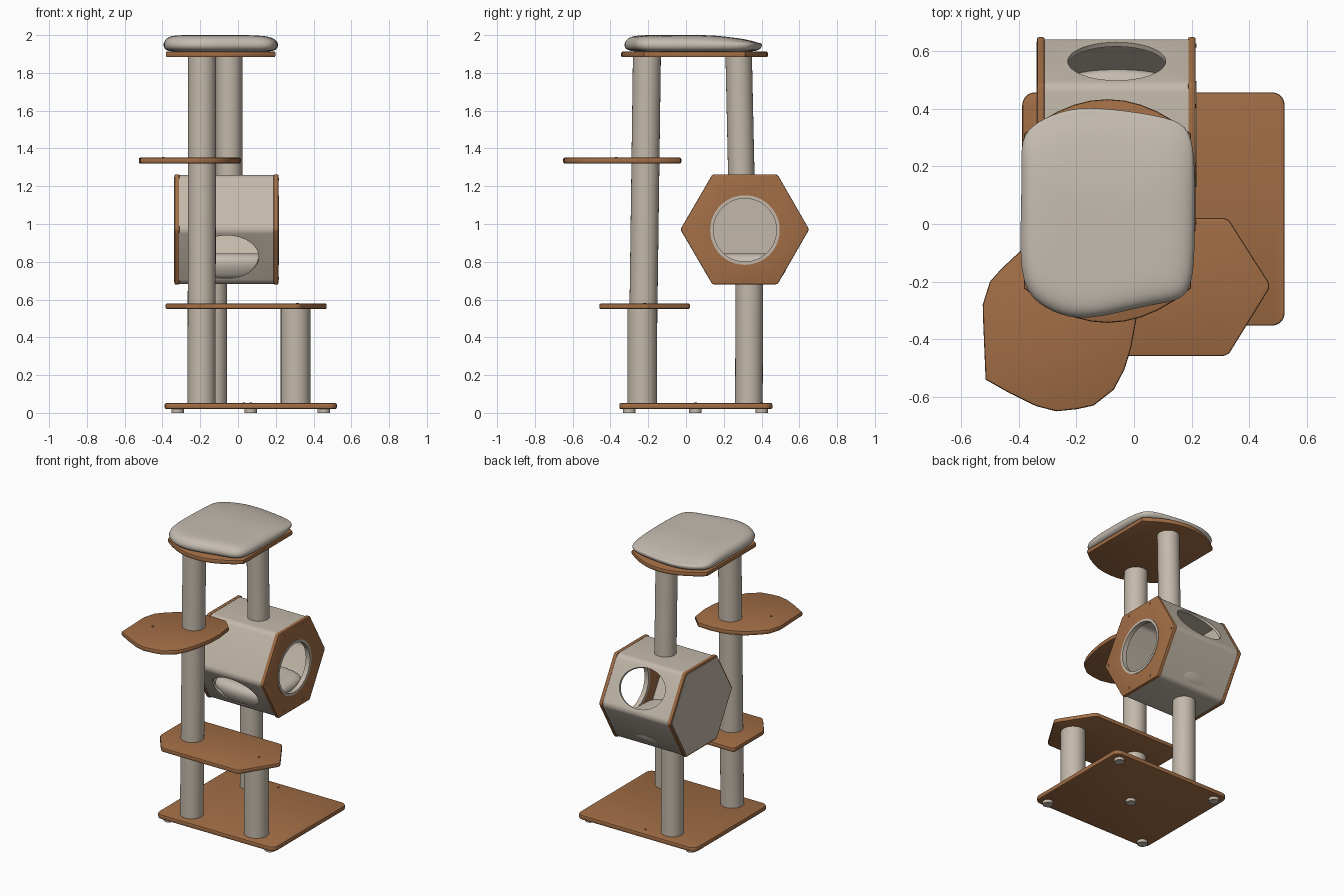
import bpy, bmesh, math
from mathutils import Vector

if "Cube" in bpy.data.objects:
    bpy.data.objects.remove(bpy.data.objects["Cube"])


def material(name, rgb):
    m = bpy.data.materials.new(name)
    m.diffuse_color = (*rgb, 1)
    m.use_nodes = True
    m.node_tree.nodes["Principled BSDF"].inputs["Base Color"].default_value = m.diffuse_color
    return m


WOOD = material("brown wood", (0.36, 0.155, 0.06))
FABRIC = material("beige fabric", (0.55, 0.485, 0.405))
PLUSH = material("pale cushion", (0.56, 0.505, 0.44))


def finish(bm, name, mat, angle=35):
    bmesh.ops.recalc_face_normals(bm, faces=bm.faces)
    me = bpy.data.meshes.new(name)
    bm.to_mesh(me)
    bm.free()
    me.materials.append(mat)
    ob = bpy.data.objects.new(name, me)
    bpy.context.collection.objects.link(ob)
    bpy.ops.object.select_all(action='DESELECT')
    ob.select_set(True)
    bpy.context.view_layer.objects.active = ob
    bpy.ops.object.shade_smooth_by_angle(angle=math.radians(angle))
    return ob


def prism(name, pts, lo, hi, mat, axis='z', corner=0.0, edge=0.0):
    """Extruded outline with rounded corners and softened rims."""
    bm = bmesh.new()
    place = (lambda a, b: (a, b, lo)) if axis == 'z' else (lambda a, b: (lo, a, b))
    vs = [bm.verts.new(place(a, b)) for a, b in pts]
    bm.faces.new(vs)
    if corner:
        bmesh.ops.bevel(bm, geom=vs, offset=corner, segments=5, profile=0.5, affect='VERTICES')
    ext = bmesh.ops.extrude_face_region(bm, geom=bm.faces[:])
    d = Vector((0, 0, hi - lo)) if axis == 'z' else Vector((hi - lo, 0, 0))
    top = [g for g in ext['geom'] if isinstance(g, bmesh.types.BMVert)]
    bmesh.ops.translate(bm, verts=top, vec=d)
    bmesh.ops.recalc_face_normals(bm, faces=bm.faces)
    if edge:
        caps = [f for f in bm.faces if abs(f.normal.dot(d.normalized())) > 0.9]
        rims = list({e for f in caps for e in f.edges})
        bmesh.ops.bevel(bm, geom=rims, offset=edge, segments=2, profile=0.5, affect='EDGES')
    return finish(bm, name, mat)


def tube(name, a, b, r, mat, r2=None, scale=(1, 1), seg=48):
    """Cylinder between two points, optionally elliptical."""
    a, b = Vector(a), Vector(b)
    bm = bmesh.new()
    bmesh.ops.create_cone(bm, cap_ends=True, segments=seg, radius1=r, radius2=r2 or r, depth=(b - a).length)
    d = (b - a).normalized()
    # keep local x along world x for directions in the yz plane
    y = d.cross(Vector((1, 0, 0))) if abs(d.x) < 0.9 else Vector((0, 1, 0))
    y.normalize()
    x = y.cross(d)
    mid = (a + b) / 2
    for v in bm.verts:
        v.co = mid + x * v.co.x * scale[0] + y * v.co.y * scale[1] + d * v.co.z
    return finish(bm, name, mat)


def cut(ob, cutter):
    m = ob.modifiers.new("cut", 'BOOLEAN')
    m.operation, m.solver, m.object = 'DIFFERENCE', 'EXACT', cutter
    bpy.context.view_layer.objects.active = ob
    bpy.ops.object.modifier_apply(modifier=m.name)


def pillow(name, outline, layers, mat, sag):
    """Stacked scaled outlines, smoothed; sag(x, y) lowers the top."""
    n = len(outline)
    cx, cy = sum(p[0] for p in outline) / n, sum(p[1] for p in outline) / n
    bm = bmesh.new()
    rings = []
    zmid = layers[len(layers) // 2][0]
    for z, s in layers:
        ring = []
        for px, py in outline:
            x, y = cx + (px - cx) * s, cy + (py - cy) * s
            ring.append(bm.verts.new((x, y, z - (sag(x, y) if z >= zmid else 0))))
        rings.append(ring)
    for lo, hi in zip(rings, rings[1:]):
        for i in range(n):
            bm.faces.new((lo[i], lo[(i + 1) % n], hi[(i + 1) % n], hi[i]))
    bm.faces.new(rings[0][::-1])
    bm.faces.new(rings[-1])
    ob = finish(bm, name, mat, 180)
    ob.modifiers.new("soft", 'SUBSURF').levels = 2
    ob.modifiers["soft"].render_levels = 2
    return ob


# base board and feet
prism("base_board", [(-.388, -.353), (.523, -.353), (.523, .457), (-.388, .457)], .02, .052, WOOD,
      corner=.045, edge=.008)
for i, (x, y) in enumerate([(-.32, -.3), (.455, -.3), (-.32, .4), (.455, .4), (.067, .05)]):
    tube(f"foot_{i + 1}", (x, y, 0), (x, y, .022), .033, FABRIC, seg=20)

# fabric posts
tube("front_tall_post", (-.193, -.232, .05), (-.19, -.207, 1.89), .074, FABRIC)
tube("front_short_post", (.305, -.232, .05), (.305, -.232, .555), .079, FABRIC)
tube("back_lower_post", (-.13, .333, .05), (-.13, .335, .70), .073, FABRIC)
tube("back_upper_post", (-.047, .293, 1.25), (-.047, .279, 1.89), .07, FABRIC)

# lower step, side perch and top board
prism("lower_step", [(.475, -.215), (.325, .021), (-.383, .021), (-.383, -.31), (-.27, -.458), (.325, -.458)],
      .55, .579, WOOD, corner=.018, edge=.007)
prism("side_perch", [(-.5, -.2), (-.46, -.155), (-.385, -.085), (-.28, -.04), (-.17, -.025), (-.07, -.03),
                     (0, -.1), (.015, -.22), (.01, -.32), (-.01, -.43), (-.033, -.505), (-.07, -.575),
                     (-.14, -.63), (-.2, -.643), (-.27, -.65), (-.34, -.632), (-.43, -.588), (-.515, -.54),
                     (-.523, -.35), (-.525, -.28)], 1.32, 1.351, WOOD, edge=.008)
arc = [(-.092 + .29 * t / 5, .045 + (.388 - .12 * (t / 5) ** 2)) for t in range(-5, 6)]
prism("top_board", arc + [(x, .09 - y) for x, y in arc[::-1]], 1.883, 1.914, WOOD, edge=.008)

# top cushion
edge = [(-.385, .2), (-.39, .31), (-.31, .365), (-.2, .405), (-.03, .39), (.12, .365), (.195, .33), (.208, .2),
        (.208, .02), (.205, -.2), (.165, -.262), (.06, -.275), (-.08, -.31), (-.2, -.33), (-.31, -.29),
        (-.392, -.215), (-.39, 0)]
pillow("top_cushion", edge, [(1.912, .6), (1.912, .93), (1.93, 1.01), (1.958, 1.02), (1.988, .96), (2.0, .82),
                             (2.0, .5), (2.0, .2)], PLUSH,
       lambda x, y: max(0, y - .15) * .13 + max(0, x - .1) * .08)

# hexagonal den
CY, CZ = .312, .971
HEX = [(-.03, .971), (.14, .68), (.484, .68), (.652, .971), (.484, 1.263), (.14, 1.263)]


def hexagon(s):
    return [(CY + (y - CY) * s, CZ + (z - CZ) * s) for y, z in HEX]


shell = prism("den_shell", hexagon(.99), -.315, .193, FABRIC, axis='x', corner=.025)
hollow = prism("hollow_cutter", hexagon(.93), -.4, .3, FABRIC, axis='x', corner=.02)
n = Vector((0, .866, .5)) * .6
c = Vector((-.06, CY, CZ))
oval = tube("oval_cutter", c - n, c + n, .17, FABRIC, scale=(1, .78), seg=64)
right = prism("den_right_panel", hexagon(1), .188, .214, WOOD, axis='x', corner=.012, edge=.006)
hole = tube("round_cutter", (.1, CY, CZ - .003), (.3, CY, CZ - .003), .178, WOOD, seg=64)
cut(shell, hollow)
cut(shell, oval)
cut(right, hole)
for ob in (shell, right):
    bpy.ops.object.select_all(action='DESELECT')
    ob.select_set(True)
    bpy.context.view_layer.objects.active = ob
    bpy.ops.object.shade_smooth_by_angle(angle=math.radians(35))
for ob in (hollow, oval, hole):
    bpy.data.objects.remove(ob)

# fabric collar round the entrance
bm = bmesh.new()
rings = []
for x, r in [(.185, .184), (.217, .184), (.217, .167), (.185, .167)]:
    rings.append([bm.verts.new((x, CY + r * math.cos(t * math.tau / 64), CZ - .003 + r * math.sin(t * math.tau / 64)))
                  for t in range(64)])
for k in range(4):
    for i in range(64):
        j = (i + 1) % 64
        bm.faces.new((rings[k][i], rings[k][j], rings[(k + 1) % 4][j], rings[(k + 1) % 4][i]))
finish(bm, "entrance_collar", FABRIC)

# closed end: wooden rim with a fabric panel
prism("den_left_rim", hexagon(1), -.336, -.31, WOOD, axis='x', corner=.012, edge=.006)
prism("den_left_panel", hexagon(.955), -.338, -.307, FABRIC, axis='x', corner=.012)

# cushion inside the den
inner = [(-.28, .12), (-.17, .095), (-.06, .085), (.06, .095), (.16, .12), (.175, .22), (.175, .4), (.16, .5),
         (.06, .53), (-.06, .54), (-.17, .53), (-.28, .5), (-.295, .4), (-.295, .22)]
pillow("den_cushion", inner, [(.702, .5), (.705, .82), (.74, .94), (.79, 1.03), (.83, .98), (.848, .8),
                              (.842, .5), (.838, .2)], PLUSH, lambda x, y: 0)

# screw heads
for i, (y, z) in enumerate([(.205, 1.237), (.41, 1.237), (.205, .712), (.41, .712), (.62, .967), (.005, .967)]):
    tube(f"panel_screw_{i + 1}", (.21, y, z), (.217, y, z), .007, WOOD, seg=12)
for i, (x, y, z) in enumerate([(-.395, -.37, 1.351), (.315, -.22, .579), (.067, .05, .052), (.03, .4, .052)]):
    tube(f"board_screw_{i + 1}", (x, y, z - .004), (x, y, z + .004), .007, WOOD, seg=12)
